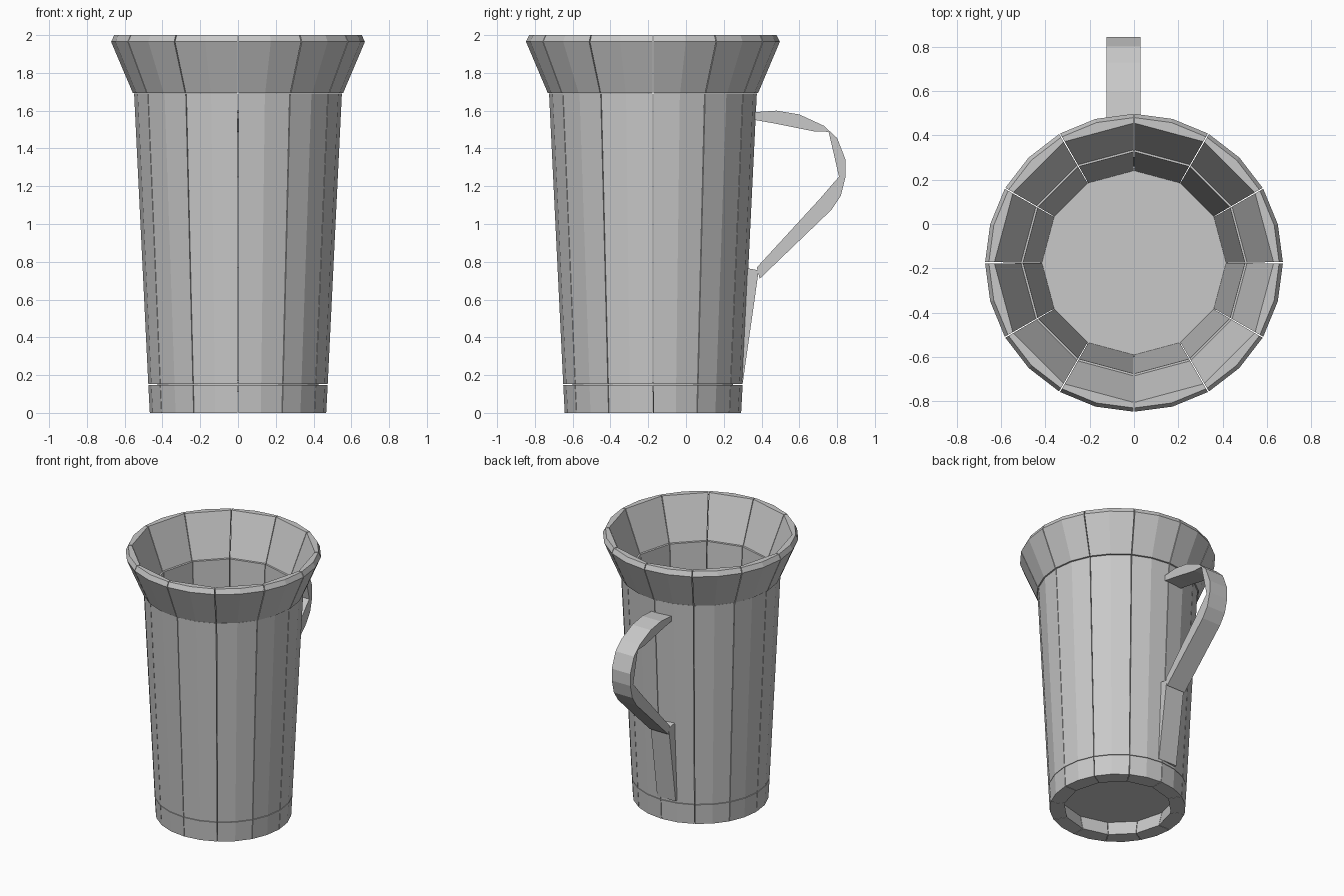
import bpy, bmesh, math

if "Cube" in bpy.data.objects:
    bpy.data.objects.remove(bpy.data.objects["Cube"], do_unlink=True)

grey = bpy.data.materials.new("plain grey")
grey.use_nodes = True
tone = (0.58, 0.58, 0.58, 1)
grey.diffuse_color = tone
grey.node_tree.nodes["Principled BSDF"].inputs["Base Color"].default_value = tone

AXIS_Y = -0.175   # the cup axis sits forward of the origin
STAVES = 12
STEP = 2 * math.pi / STAVES
GAP = 0.004       # half-width of each seam, in radians


def finish(name, bm):
    bmesh.ops.recalc_face_normals(bm, faces=bm.faces)
    mesh = bpy.data.meshes.new(name)
    bm.to_mesh(mesh)
    bm.free()
    mesh.materials.append(grey)
    obj = bpy.data.objects.new(name, mesh)
    bpy.context.collection.objects.link(obj)
    return obj


def stave_ring(name, outer, inner):
    """Ring of convex staves: two facets outside, one inside; profiles are (r, z)."""
    bm = bmesh.new()
    for i in range(STAVES):
        a0, a1 = i * STEP + GAP, (i + 1) * STEP - GAP
        points = []
        for profile, angles in ((outer, (a0, (a0 + a1) / 2, a1)), (inner, (a0, a1))):
            for r, z in profile:
                for a in angles:
                    points.append((r * math.cos(a), AXIS_Y + r * math.sin(a), z))
        verts = [bm.verts.new(p) for p in points]
        bmesh.ops.convex_hull(bm, input=verts)
    bmesh.ops.dissolve_limit(bm, angle_limit=0.01, verts=bm.verts, edges=bm.edges)
    return finish(name, bm)


def strip(name, outer, inner, x0, x1):
    """Strap of constant width between two (y, z) lines of equal length."""
    bm = bmesh.new()
    rows = [[bm.verts.new(p) for p in
             ((x0, *o), (x1, *o), (x1, *i), (x0, *i))] for o, i in zip(outer, inner)]
    for a, b in zip(rows, rows[1:]):
        for k in range(4):
            n = (k + 1) % 4
            bm.faces.new((a[k], a[n], b[n], b[k]))
    bm.faces.new(rows[0])
    bm.faces.new(rows[-1])
    return finish(name, bm)


# Foot, tapered wall and flared rim
stave_ring("foot_ring", [(0.467, 0), (0.475, 0.148)], [(0.37, 0), (0.405, 0.148)])
stave_ring("cup_wall", [(0.475, 0.152), (0.55, 1.69)], [(0.415, 0.152), (0.5, 1.69)])
stave_ring("flared_rim", [(0.557, 1.694), (0.672, 1.965), (0.655, 2.0)],
           [(0.51, 1.694), (0.63, 2.0)])

# Raised floor, leaving a recess underneath
bm = bmesh.new()
bmesh.ops.create_cone(bm, cap_ends=True, segments=STAVES, radius1=0.425, radius2=0.425, depth=0.05)
bmesh.ops.translate(bm, verts=bm.verts, vec=(0, AXIS_Y, 0.135))
finish("floor", bm)

# Handle loop and the tapering strap below it
X0, X1 = -0.125, 0.03
strip("handle",
      [(0.33, 1.59), (0.48, 1.6), (0.6, 1.58), (0.73, 1.52), (0.8, 1.455),
       (0.845, 1.34), (0.845, 1.25), (0.82, 1.15), (0.77, 1.075), (0.39, 0.71)],
      [(0.33, 1.557), (0.47, 1.532), (0.59, 1.508), (0.68, 1.49), (0.755, 1.488),
       (0.785, 1.36), (0.81, 1.25), (0.77, 1.205), (0.71, 1.135), (0.375, 0.77)],
      X0, X1)
strip("handle_strap", [(0.385, 0.755), (0.302, 0.17)], [(0.3, 0.77), (0.26, 0.17)], X0, X1)
